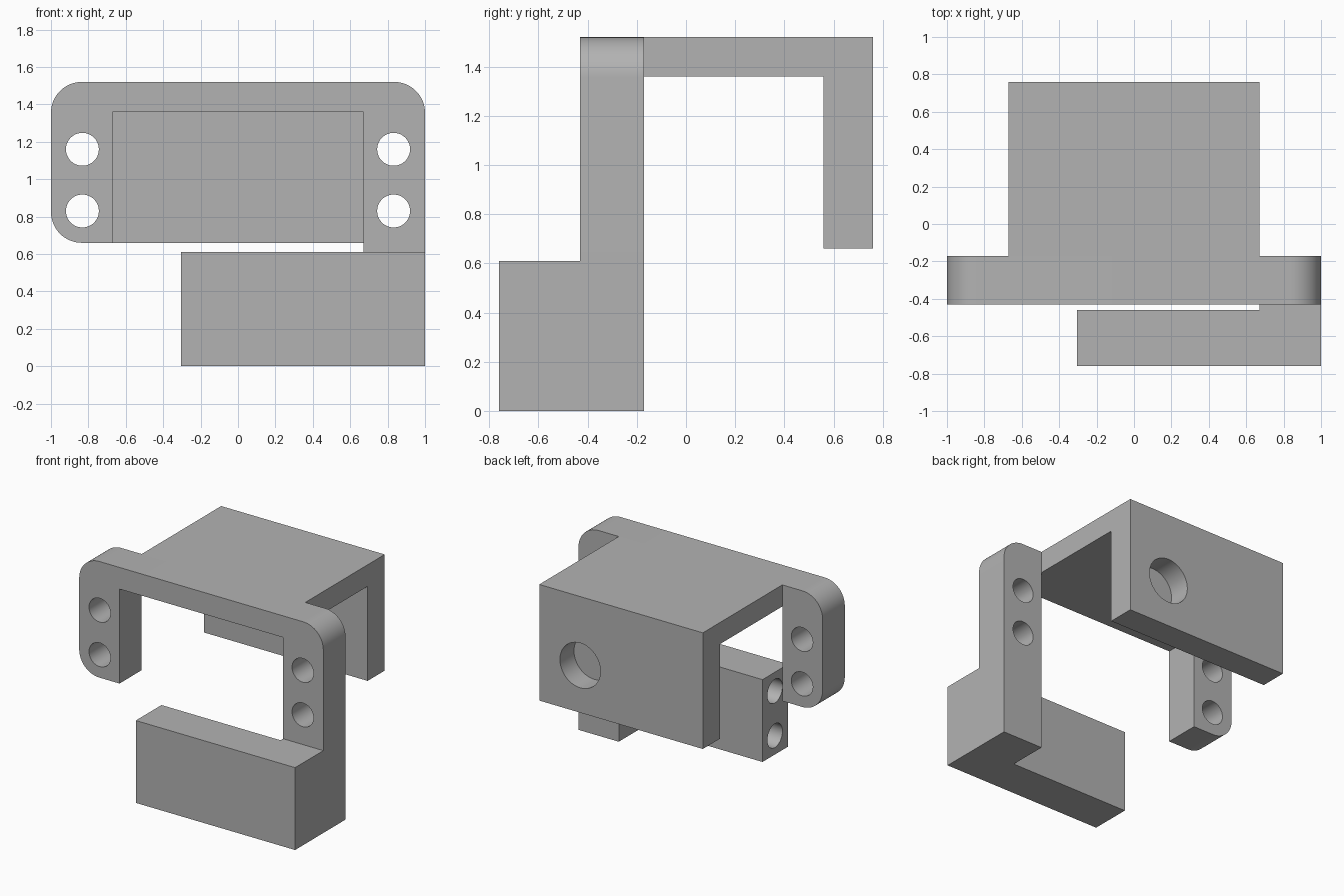
import bpy, bmesh, math
from mathutils import Vector, Matrix

default = bpy.data.objects.get("Cube")
if default:
    bpy.data.objects.remove(default, do_unlink=True)

grey = bpy.data.materials.new("plain grey")
grey.use_nodes = True
grey.diffuse_color = (0.45, 0.45, 0.45, 1)
grey.node_tree.nodes["Principled BSDF"].inputs["Base Color"].default_value = grey.diffuse_color

# Shared dimensions
ARM_X, HALF_X = 0.67, 1.0
FRONT_Y, FRAME_Y, FOOT_Y, BACK_Y = -0.43, -0.17, -0.46, 0.76
FOOT_Z, EAR_Z, UNDER_Z, TOP_Z = 0.61, 0.66, 1.36, 1.52
CORNER = 0.165
BOLT = 0.088

AXES = {"x": Vector((1, 0, 0)), "y": Vector((0, 1, 0)), "z": Vector((0, 0, 1))}


def prism(name, profile, axis, start, end):
    """Extrude a flat outline along an axis; the outline uses the other two axes."""
    u, v = [AXES[a] for a in "xyz" if a != axis]
    bm = bmesh.new()
    face = bm.faces.new([bm.verts.new(u * a + v * b + AXES[axis] * start) for a, b in profile])
    made = bmesh.ops.extrude_face_region(bm, geom=[face])["geom"]
    moved = [g for g in made if isinstance(g, bmesh.types.BMVert)]
    bmesh.ops.translate(bm, verts=moved, vec=AXES[axis] * (end - start))
    bmesh.ops.recalc_face_normals(bm, faces=bm.faces)
    mesh = bpy.data.meshes.new(name)
    bm.to_mesh(mesh)
    bm.free()
    mesh.materials.append(grey)
    obj = bpy.data.objects.new(name, mesh)
    bpy.context.collection.objects.link(obj)
    return obj


def arc(cx, cz, radius, first, last, steps=16):
    angles = [math.radians(first + (last - first) * i / steps) for i in range(steps + 1)]
    return [(cx + radius * math.cos(a), cz + radius * math.sin(a)) for a in angles]


def drill(obj, centre, radius, axis, start, end):
    """Cut a round hole and remove the cutter afterwards."""
    cutter = prism("hole_cutter", arc(*centre, radius, 0, 360, 48)[:-1], axis, start, end)
    cutter.hide_render = True
    mod = obj.modifiers.new("hole", "BOOLEAN")
    mod.operation, mod.solver, mod.object = "DIFFERENCE", "EXACT", cutter
    bpy.context.view_layer.objects.active = obj
    bpy.ops.object.modifier_apply(modifier=mod.name)
    bpy.data.objects.remove(cutter, do_unlink=True)


# Front frame: a rounded bridge with a short ear and a long leg
inset = HALF_X - CORNER
outline = [(ARM_X, FOOT_Z), (HALF_X, FOOT_Z)]
outline += arc(inset, TOP_Z - CORNER, CORNER, 0, 90)
outline += arc(-inset, TOP_Z - CORNER, CORNER, 90, 180)
outline += arc(-inset, EAR_Z + CORNER, CORNER, 180, 270)
outline += [(-ARM_X, EAR_Z), (-ARM_X, UNDER_Z), (ARM_X, UNDER_Z)]
frame = prism("front_frame", outline, "y", FRONT_Y, FRAME_Y)
for side in (-1, 1):
    for z in (0.83, 1.16):
        drill(frame, (side * 0.832, z), BOLT, "y", FRONT_Y - 0.1, FRAME_Y + 0.1)

# Top plate folding down into the back wall
hook = [(FRAME_Y, UNDER_Z), (0.56, UNDER_Z), (0.56, EAR_Z),
        (BACK_Y, EAR_Z), (BACK_Y, TOP_Z), (FRAME_Y, TOP_Z)]
plate = prism("top_plate_and_back_wall", hook, "x", -ARM_X, ARM_X)
drill(plate, (0.335, 1.01), 0.166, "y", BACK_Y - 0.165, BACK_Y + 0.1)

# Foot: an L in plan, with two blind holes in its free end
FOOT_END = -0.305
plan = [(FOOT_END, -BACK_Y), (HALF_X, -BACK_Y), (HALF_X, FRAME_Y),
        (ARM_X, FRAME_Y), (ARM_X, FOOT_Y), (FOOT_END, FOOT_Y)]
foot = prism("foot_block", plan, "z", 0, FOOT_Z)
for z in (0.14, 0.47):
    drill(foot, (-0.605, z), BOLT, "x", FOOT_END - 0.1, FOOT_END + 0.6)

# Smooth the rounded corners and hole walls, keep the edges crisp
bpy.ops.object.select_all(action="DESELECT")
for part in (frame, plate, foot):
    part.select_set(True)
bpy.context.view_layer.objects.active = frame
bpy.ops.object.shade_smooth_by_angle(angle=math.radians(30))
